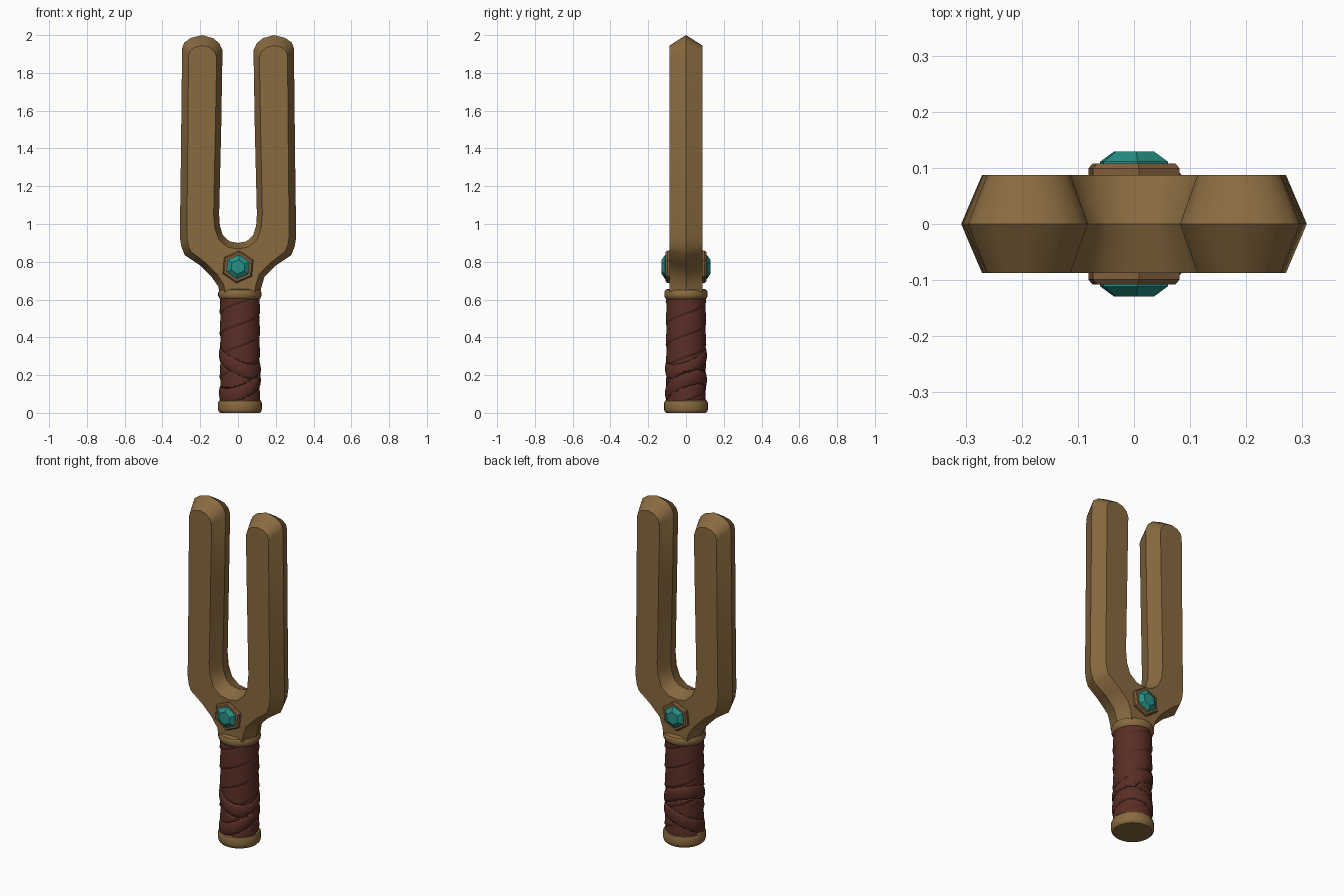
import bpy, bmesh, math
from mathutils import Vector

if "Cube" in bpy.data.objects:
    bpy.data.objects.remove(bpy.data.objects["Cube"])


def material(name, rgb):
    m = bpy.data.materials.new(name)
    m.diffuse_color = (*rgb, 1)
    m.use_nodes = True
    m.node_tree.nodes["Principled BSDF"].inputs["Base Color"].default_value = m.diffuse_color
    return m


WOOD = material("tan wood", (0.25, 0.145, 0.05))
FRAME = material("warm brown", (0.22, 0.115, 0.045))
LEATHER = material("dark red leather", (0.10, 0.027, 0.018))
TEAL = material("teal gem", (0.02, 0.28, 0.24))
AXIS_X = 0.01   # grip axis


def loft(name, rings, mat, smooth=None):
    """Skin a stack of equal-length rings and cap both ends."""
    bm = bmesh.new()
    rows = [[bm.verts.new(p) for p in ring] for ring in rings]
    n = len(rows[0])
    for a, b in zip(rows, rows[1:]):
        for i in range(n):
            j = (i + 1) % n
            bm.faces.new((a[i], a[j], b[j], b[i]))
    bm.faces.new(rows[0])
    bm.faces.new(rows[-1])
    bmesh.ops.recalc_face_normals(bm, faces=bm.faces)
    me = bpy.data.meshes.new(name)
    bm.to_mesh(me)
    bm.free()
    me.materials.append(mat)
    ob = bpy.data.objects.new(name, me)
    bpy.context.collection.objects.link(ob)
    if smooth:
        bpy.ops.object.select_all(action='DESELECT')
        ob.select_set(True)
        bpy.context.view_layer.objects.active = ob
        bpy.ops.object.shade_smooth_by_angle(angle=math.radians(smooth))
    return ob


def lathe(name, profile, mat, seg=32):
    rings = [[(AXIS_X + r * math.cos(2 * math.pi * i / seg),
               r * math.sin(2 * math.pi * i / seg), z) for i in range(seg)]
             for r, z in profile]
    return loft(name, rings, mat, 35)


# Forked body: half outlines of the middle ridge and of the flat faces
ridge = [(.108, .64), (.115, .67), (.14, .72), (.20, .78), (.282, .835), (.30, .88),
         (.308, .93), (.303, 1.3), (.296, 1.93), (.285, 1.96), (.25, 1.985),
         (.19, 2.0), (.13, 1.983), (.098, 1.955), (.082, 1.92), (.089, 1.5),
         (.10, 1.05), (.096, .99), (.08, .94), (.045, .908), (0, .90)]
flat = [(.078, .64), (.085, .68), (.112, .735), (.178, .80), (.25, .855), (.264, .89),
        (.271, .94), (.267, 1.3), (.262, 1.89), (.255, 1.915), (.23, 1.935),
        (.19, 1.945), (.15, 1.935), (.123, 1.91), (.113, 1.88), (.12, 1.5),
        (.129, 1.05), (.122, .975), (.10, .915), (.055, .878), (0, .868)]


def outline(half, y):
    pts = half + [(-x, z) for x, z in reversed(half[:-1])]
    return [(x + (AXIS_X if z < .7 else 0), y, z) for x, z in pts]


loft("forked_body", [outline(flat, -.087), outline(ridge, 0), outline(flat, .087)], WOOD, 32)

# Collar and pommel rings
lathe("collar", [(.10, .60), (.109, .607), (.115, .62), (.115, .637),
                 (.109, .65), (.096, .657)], WOOD)
lathe("pommel", [(.105, 0), (.113, .008), (.116, .02), (.116, .052),
                 (.111, .064), (.10, .07)], WOOD)


# Leather grip: overlapping spiral wraps with a crossing band near the bottom
def grip_radius(a, z):
    t = ((z - .115 * (a + math.pi / 2) / math.pi) / .23 * 2) % 1
    r = .098 + .010 * min(1, t / .12) * (1 - .55 * t)
    for centre, tilt in ((.27, -.04), (.14, .035)):
        d = abs(z - centre - tilt * math.cos(a) - .035 * math.sin(a))
        if d < .035:
            r = max(r, .111 - .006 * (d / .035) ** 2)
        elif d < .042:
            r = min(r, .099)
    return r


SEG, ROWS = 72, 110
grip = []
for k in range(ROWS + 1):
    z = .055 + .56 * k / ROWS
    ring = []
    for i in range(SEG):
        a = 2 * math.pi * i / SEG
        r = grip_radius(a, z)
        ring.append((AXIS_X + r * math.cos(a), r * math.sin(a), z))
    grip.append(ring)
loft("leather_grip", grip, LEATHER, 50)

# Six-sided gem and its bevelled setting on both faces
HEX = [(0, 1), (.9, .5), (.9, -.5), (0, -1), (-.9, -.5), (-.9, .5)]


def hex_ring(size, y, turn=.10):
    c, s = math.cos(turn), math.sin(turn)
    return [(size * (x * c + z * s), y, .773 + size * (z * c - x * s)) for x, z in HEX]


for side, label in ((-1, "front"), (1, "back")):
    loft(label + "_gem_setting",
         [hex_ring(.086, side * .07), hex_ring(.086, side * .099),
          hex_ring(.078, side * .108), hex_ring(.066, side * .108)], FRAME)
    loft(label + "_gem",
         [hex_ring(.064, side * .10), hex_ring(.064, side * .111),
          hex_ring(.038, side * .129)], TEAL)
